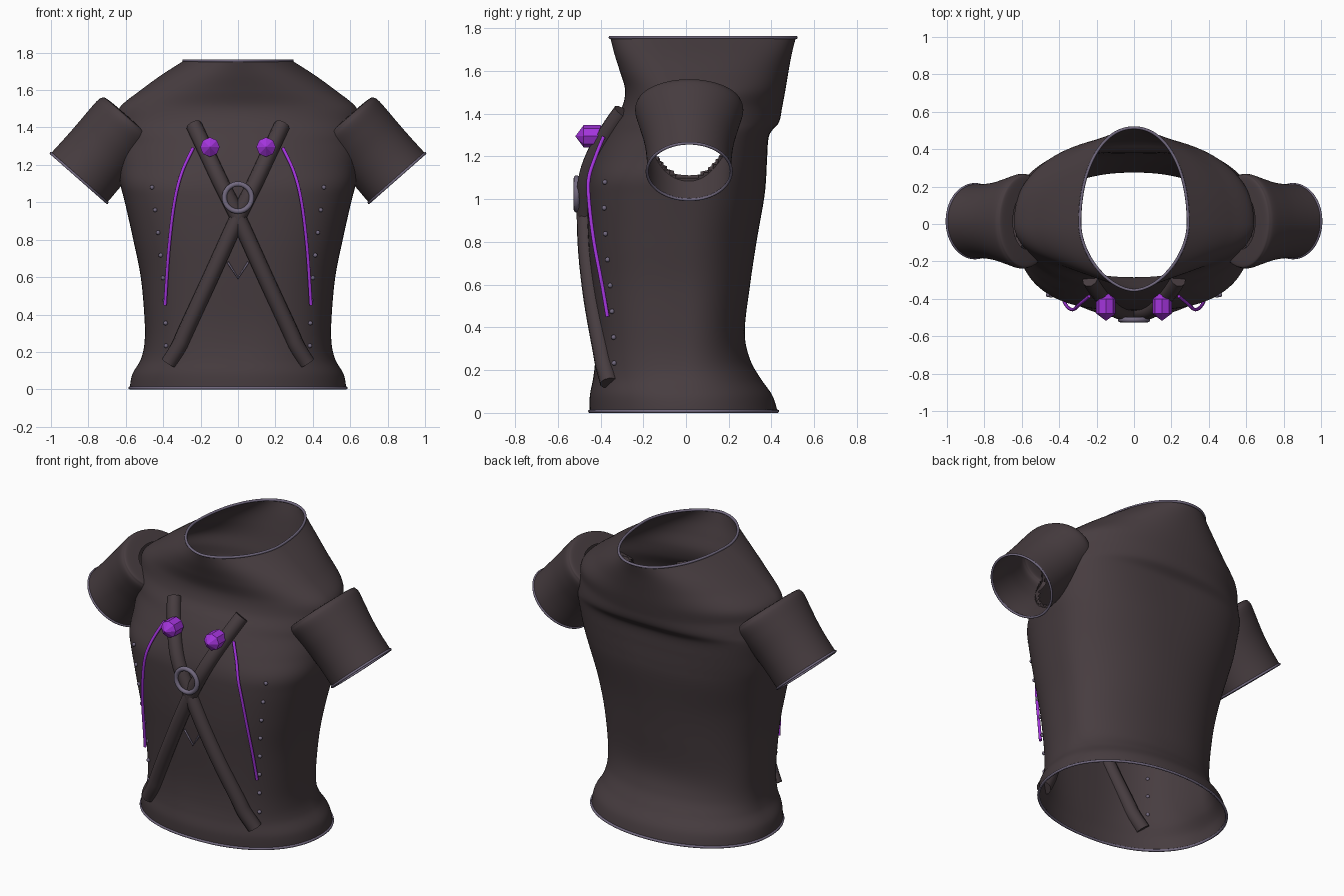
import bpy, bmesh, math
from mathutils import Vector, Matrix

cube = bpy.data.objects.get("Cube")
if cube:
    bpy.data.objects.remove(cube, do_unlink=True)


def material(name, rgb):
    m = bpy.data.materials.new(name)
    m.use_nodes = True
    color = (*rgb, 1)
    m.diffuse_color = color
    bsdf = m.node_tree.nodes["Principled BSDF"]
    bsdf.inputs["Base Color"].default_value = color
    bsdf.inputs["Roughness"].default_value = 0.8
    return m


cloth = material("dark_cloth", (0.063, 0.046, 0.051))
purple = material("bright_purple", (0.37, 0.035, 0.72))
trim = material("lavender_grey", (0.17, 0.143, 0.215))


def smooth_path(points, steps=6):
    """Catmull-Rom samples through tuples of any length."""
    p = [points[0], *points, points[-1]]
    out = []
    for i in range(1, len(p) - 2):
        for k in range(steps):
            t = k / steps
            out.append(tuple(
                b + t / 2 * (c - a + t * (2 * a - 5 * b + 4 * c - d + t * (3 * (b - c) + d - a)))
                for a, b, c, d in zip(p[i - 1], p[i], p[i + 1], p[i + 2])))
    return out + [tuple(points[-1])]


def add_mesh(name, bm, mat, smooth=True):
    mesh = bpy.data.meshes.new(name)
    bm.to_mesh(mesh)
    bm.free()
    mesh.materials.append(mat)
    for f in mesh.polygons:
        f.use_smooth = smooth
    ob = bpy.data.objects.new(name, mesh)
    bpy.context.collection.objects.link(ob)


def loft(rings):
    bm = bmesh.new()
    rows = [[bm.verts.new(co) for co in ring] for ring in rings]
    n = len(rows[0])
    for lo, hi in zip(rows, rows[1:]):
        for i in range(n):
            j = (i + 1) % n
            bm.faces.new((lo[i], lo[j], hi[j], hi[i]))
    bmesh.ops.recalc_face_normals(bm, faces=bm.faces)
    return bm


def tube(name, points, radius, mat, cyclic=False):
    cu = bpy.data.curves.new(name, "CURVE")
    cu.dimensions = "3D"
    cu.bevel_depth = radius
    cu.bevel_resolution = 3
    cu.use_fill_caps = True
    sp = cu.splines.new("POLY")
    sp.points.add(len(points) - 1)
    for pt, co in zip(sp.points, points):
        pt.co = (*co, 1)
    sp.use_cyclic_u = cyclic
    sp.use_smooth = True
    cu.materials.append(mat)
    ob = bpy.data.objects.new(name, cu)
    bpy.context.collection.objects.link(ob)


# Torso profile: height, half width, front depth, back depth, front and back squareness
PROFILE = smooth_path([
    (0, .58, .45, .43, 2.2, 2.1), (.08, .565, .45, .405, 2.3, 2.1),
    (.16, .52, .435, .35, 2.5, 2.1), (.25, .5, .425, .3, 2.7, 2.1),
    (.38, .5, .425, .275, 2.8, 2.2), (.6, .52, .443, .3, 2.8, 2.2),
    (.8, .56, .458, .33, 2.8, 2.2), (1, .605, .462, .365, 2.8, 2.4),
    (1.1, .63, .455, .375, 2.7, 2.5), (1.2, .64, .425, .38, 2.3, 2.7),
    (1.3, .65, .38, .39, 2, 2.8), (1.36, .65, .345, .435, 2, 2.4),
    (1.43, .65, .3, .45, 2, 2.2), (1.51, .63, .285, .465, 2, 2.2),
    (1.6, .52, .31, .48, 2, 2.2), (1.68, .41, .335, .495, 1.9, 2.2),
    (1.76, .285, .355, .515, 1.75, 2.1)], 8)


def section(z):
    for p, q in zip(PROFILE, PROFILE[1:]):
        if z <= q[0]:
            t = max(0, (z - p[0]) / (q[0] - p[0]))
            return [u + t * (v - u) for u, v in zip(p[1:], q[1:])]
    return PROFILE[-1][1:]


def front_point(x, z, lift=0.0):
    a, f, _, n, _ = section(z)
    y = -f * max(0, 1 - abs(x / a) ** n) ** (1 / n)
    return (x, y - lift, z)


def depth_in_torso(co):
    a, f, b, nf, nb = section(co.z)
    n, d = (nf, f) if co.y < 0 else (nb, b)
    return (abs(co.x / a) ** n + abs(co.y / d) ** n) ** (1 / n)


def torso_ring(z, count=128):
    a, f, b, nf, nb = section(z)
    ring = []
    for i in range(count):
        t = math.tau * i / count
        c, s = math.cos(t), math.sin(t)
        e, d = (2 / nf, f) if s < 0 else (2 / nb, b)
        ring.append((math.copysign(a * abs(c) ** e, c), math.copysign(d * abs(s) ** e, s), z))
    return ring


# Sleeve axis: starts at the cuff and runs up into the shoulder
CUFF = Vector((0.85, 0.015, 1.13))
AXIS = Vector((-0.66, 0, 0.75)).normalized()
ACROSS = Vector((0.75, 0, 0.66)).normalized()
SLEEVE = [(0, .2, .197), (.1, .198, .2), (.2, .198, .212), (.3, .2, .235),
          (.37, .2, .252), (.4, .193, .25), (.415, .175, .235), (.42, .1, .15)]


def sleeve_ring(t, across, depth, side, count=72):
    ring = []
    for i in range(count):
        u = math.tau * i / count
        co = CUFF + AXIS * t + ACROSS * across * math.cos(u) + Vector((0, depth * math.sin(u), 0))
        ring.append((co.x * side, co.y, co.z))
    return ring


def inside_sleeve(co):
    rel = Vector((abs(co.x), co.y, co.z)) - CUFF
    t = rel.dot(AXIS)
    r = math.hypot(rel.dot(ACROSS) / 0.198, rel.y / (0.185 + 0.16 * t))
    return 0 < t < 0.41 and r < 0.95


def drop_faces(bm, rule):
    doomed = [f for f in bm.faces if rule(f.calc_center_median())]
    bmesh.ops.delete(bm, geom=doomed, context="FACES")


# Torso shell with open armholes
torso = loft([torso_ring(p[0]) for p in PROFILE])
drop_faces(torso, inside_sleeve)
add_mesh("torso", torso, cloth)
tube("hem_piping", torso_ring(0.008), 0.008, trim, True)
tube("collar_piping", torso_ring(1.757), 0.008, trim, True)

for side, label in ((1, "left"), (-1, "right")):
    # Sleeve, open into the torso, with a piped cuff
    bm = loft([sleeve_ring(*row, side) for row in smooth_path(SLEEVE, 6)])
    drop_faces(bm, lambda co: depth_in_torso(co) < 0.96)
    add_mesh(label + "_sleeve", bm, cloth)
    tube(label + "_cuff_piping", sleeve_ring(*SLEEVE[0], side), 0.007, trim, True)

    # Crossing chest strap, kinked outward at its lower end
    strap = smooth_path([(.235, 1.41), (.16, 1.25), (.08, 1.08), (0, .92),
                         (-.15, .59), (-.275, .32), (-.315, .23), (-.37, .14)])
    tube(label + "_strap", [front_point(side * x, z, .008) for x, z in strap], 0.043, cloth)

    # Purple side cord
    cord = smooth_path([(.24, 1.29), (.3, 1.16), (.34, 1), (.37, .75), (.39, .45)])
    tube(label + "_cord", [front_point(side * x, z, .028) for x, z in cord], 0.009, purple)

    # Faceted gem with its point forward
    gem = bmesh.new()
    bmesh.ops.create_uvsphere(gem, u_segments=8, v_segments=3, radius=0.06)
    bmesh.ops.transform(gem, verts=gem.verts, matrix=(
        Matrix.Translation((side * 0.15, -0.44, 1.295))
        @ Matrix.Diagonal((1, 1.3, 1, 1)) @ Matrix.Rotation(math.pi / 2, 4, "X")))
    add_mesh(label + "_gem", gem, purple, False)

    # Column of small studs
    studs = bmesh.new()
    for i in range(8):
        z = 1.08 - 0.121 * i
        x = side * (0.46 - 0.075 * math.sin(i / 7 * math.pi / 2))
        bmesh.ops.create_icosphere(studs, subdivisions=2, radius=0.012,
                                   matrix=Matrix.Translation(front_point(x, z, .006)))
    add_mesh(label + "_studs", studs, trim)

# Metal ring over the strap crossing
circle = [(0.073 * math.cos(math.tau * i / 40), -0.512, 1.025 + 0.073 * math.sin(math.tau * i / 40))
          for i in range(40)]
tube("chest_ring", circle, 0.014, trim, True)

# Stitched chevron below the crossing
chevron = smooth_path([(-.055, .68), (0, .595), (.055, .68)], 1)
tube("chevron_stitch", [front_point(x, z, .006) for x, z in chevron], 0.006, trim)
